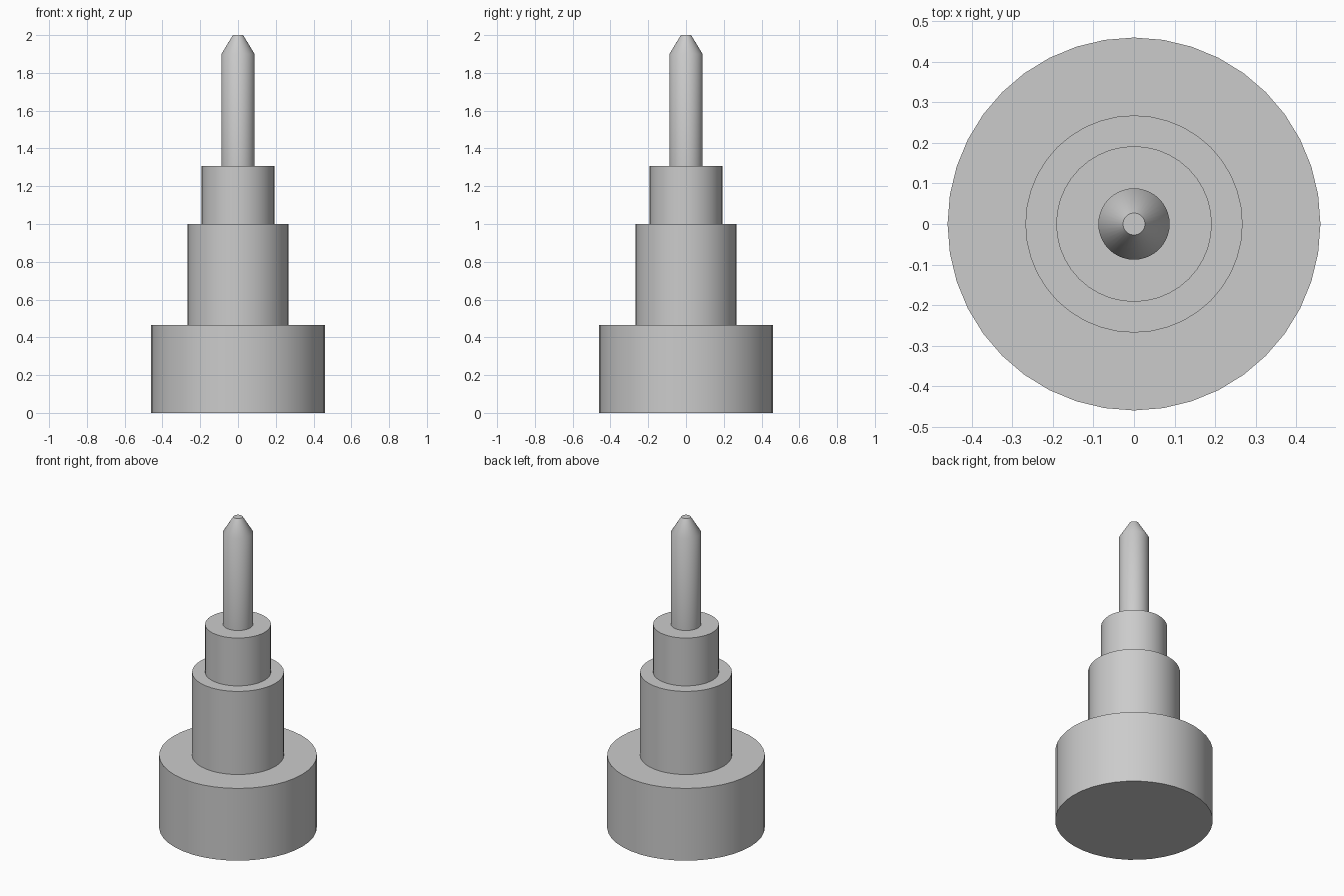
import bpy
import bmesh
import math

SEGMENTS = 40

cube = bpy.data.objects.get("Cube")
if cube:
    bpy.data.objects.remove(cube, do_unlink=True)

# Single plain grey for the whole pin
grey = bpy.data.materials.new("plain grey")
grey.use_nodes = True
colour = (0.6, 0.6, 0.6, 1.0)
grey.diffuse_color = colour
grey.node_tree.nodes["Principled BSDF"].inputs["Base Color"].default_value = colour

# Stepped half-profile (radius, height), from the base centre to the tip centre
profile = [
    (0, 0), (0.46, 0), (0.46, 0.465),         # wide base
    (0.268, 0.465), (0.268, 1.0),             # lower collar
    (0.192, 1.0), (0.192, 1.308),             # upper collar
    (0.088, 1.308), (0.088, 1.9),             # thin pin
    (0.027, 2.0), (0, 2.0),                   # chamfered tip
]

# Turn the profile around z
bm = bmesh.new()
verts = [bm.verts.new((r, 0, z)) for r, z in profile]
edges = [bm.edges.new(pair) for pair in zip(verts, verts[1:])]
bmesh.ops.spin(bm, geom=verts + edges, cent=(0, 0, 0), axis=(0, 0, 1),
               angle=math.tau, steps=SEGMENTS, use_merge=True)
bmesh.ops.remove_doubles(bm, verts=bm.verts[:], dist=0.0001)
bmesh.ops.recalc_face_normals(bm, faces=bm.faces[:])

mesh = bpy.data.meshes.new("stepped_pin")
bm.to_mesh(mesh)
bm.free()
mesh.materials.append(grey)
pin = bpy.data.objects.new("stepped_pin", mesh)
bpy.context.collection.objects.link(pin)

# Smooth round walls, crisp steps
bpy.ops.object.select_all(action="DESELECT")
pin.select_set(True)
bpy.context.view_layer.objects.active = pin
bpy.ops.object.shade_smooth_by_angle(angle=math.radians(35))
